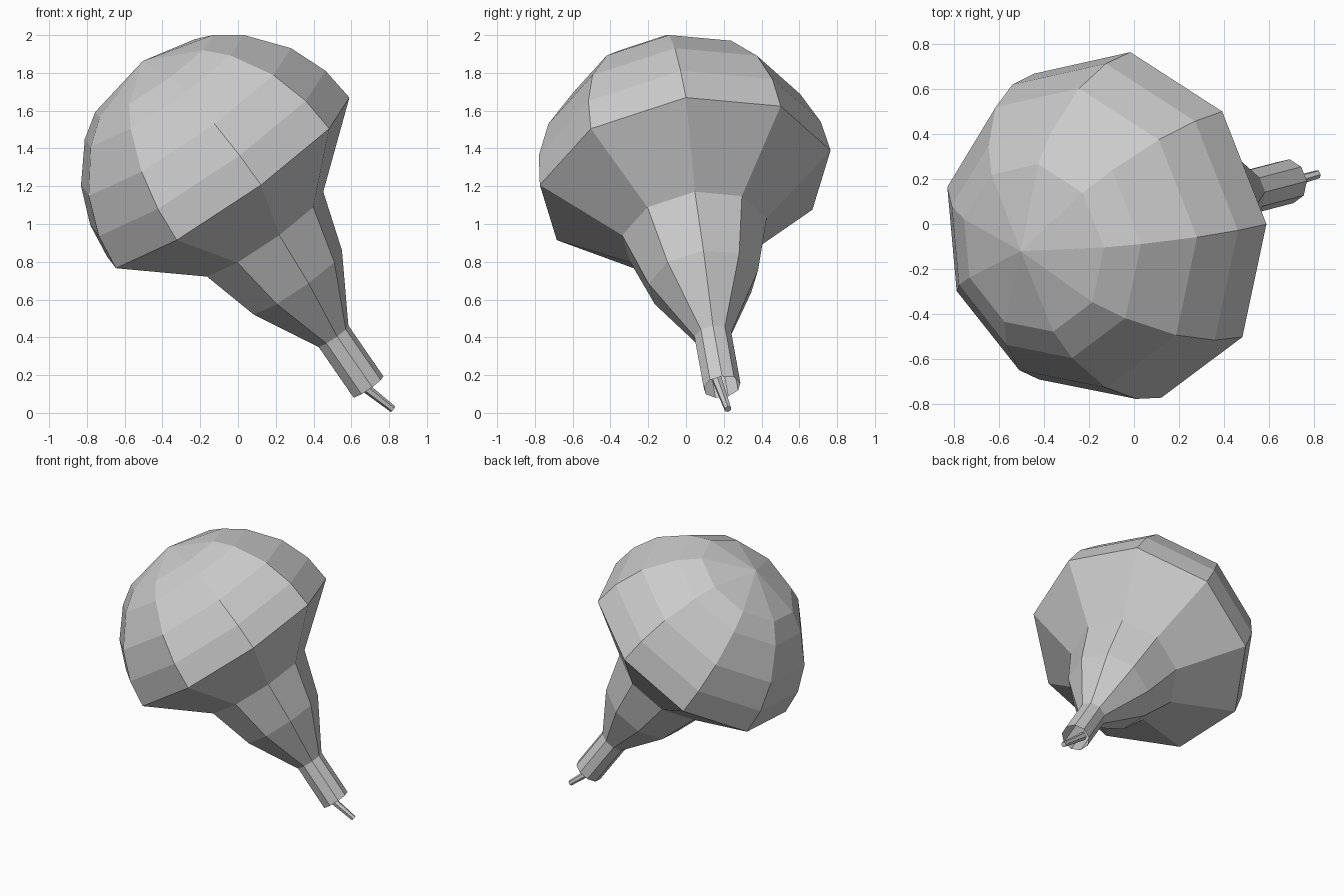
import bpy, bmesh, math
from mathutils import Vector

if "Cube" in bpy.data.objects:
    bpy.data.objects.remove(bpy.data.objects["Cube"])


def lathe(name, rings, axis, ref, sides, cap_start=False, cap_end=False):
    """Skin a list of (centre, radius) rings; radius 0 makes a pole."""
    axis = axis.normalized()
    u = (ref - axis * ref.dot(axis)).normalized()
    v = axis.cross(u)
    bm = bmesh.new()
    loops = []
    for centre, r in rings:
        if r == 0:
            loops.append([bm.verts.new(centre)] * sides)
            continue
        loops.append([bm.verts.new(centre + r * (u * math.cos(a) + v * math.sin(a)))
                      for a in (2 * math.pi * i / sides for i in range(sides))])
    for lo, hi in zip(loops, loops[1:]):
        for i in range(sides):
            j = (i + 1) % sides
            quad = list(dict.fromkeys([lo[i], lo[j], hi[j], hi[i]]))
            bm.faces.new(quad)
    if cap_start:
        bm.faces.new(loops[0])
    if cap_end:
        bm.faces.new(loops[-1])
    bmesh.ops.recalc_face_normals(bm, faces=bm.faces)
    mesh = bpy.data.meshes.new(name)
    bm.to_mesh(mesh)
    bm.free()
    obj = bpy.data.objects.new(name, mesh)
    bpy.context.collection.objects.link(obj)
    return obj


centre = Vector((-0.06, -0.005, 1.22))      # middle of the widest ring
axis = Vector((0.562, 0.147, -0.814)).normalized()
ref = Vector((0.823, 0.006, 0.57))

# Bulb: nine-sided half dome, waisted neck and open tube
R = 0.79
profile = [(-R, 0)]
for deg in (61, 49, 30, 14, 0):
    a = math.radians(deg)
    profile.append((-R * math.sin(a), R * math.cos(a)))
profile += [(0.335, 0.393), (0.65, 0.298), (1.0, 0.1), (1.33, 0.1)]
lathe("bulb", [(centre + axis * t, r) for t, r in profile], axis, ref, 9)

# Thin tapered stalk poking out of the tube at a slight angle
start, end = Vector((0.59, 0.155, 0.20)), Vector((0.82, 0.222, 0.02))
lathe("stalk", [(start, 0.029), (end, 0.019)], end - start, ref, 6, True, True)
